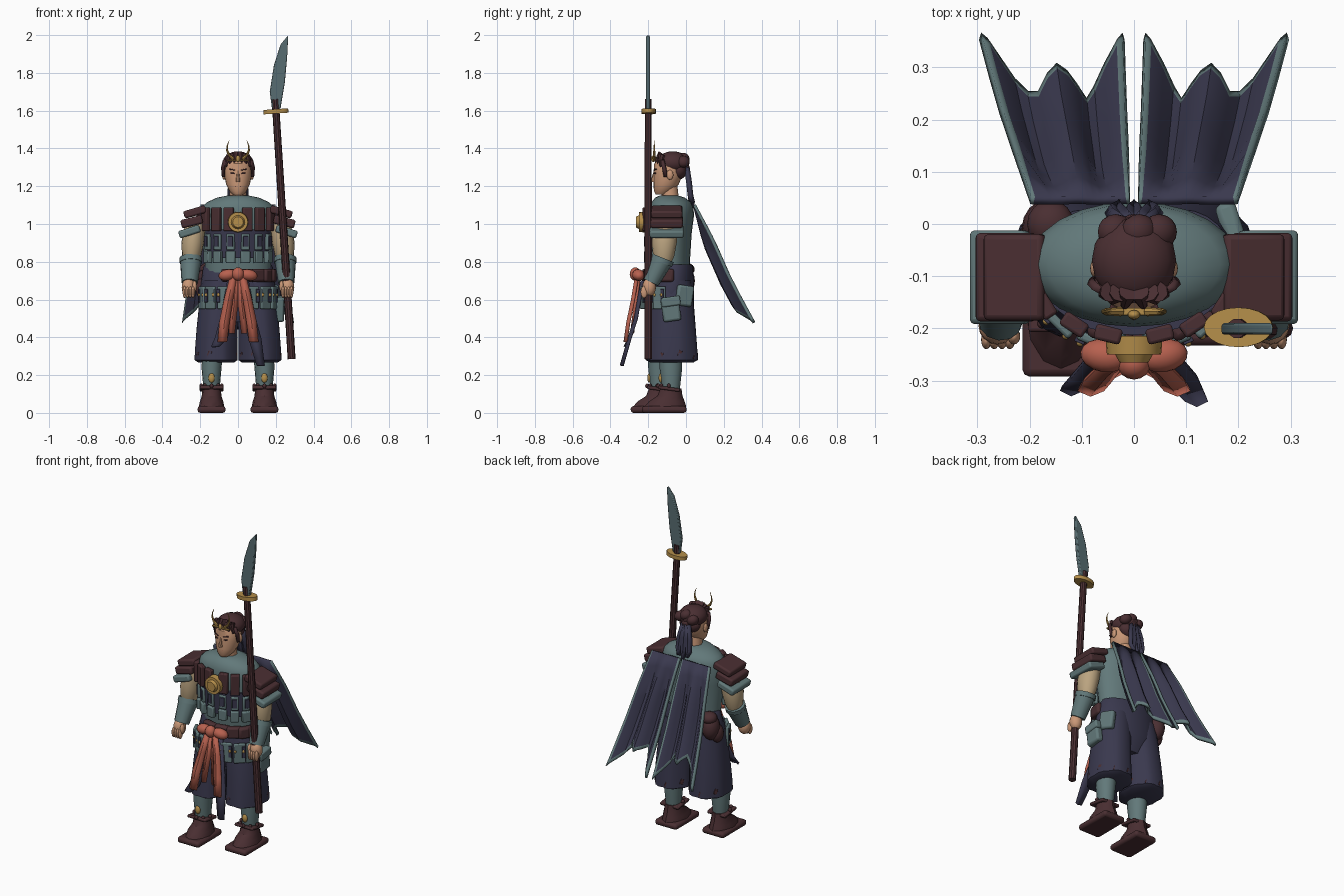
import bpy, bmesh, math
from mathutils import Vector
from math import sin, cos, pi, radians

default = bpy.data.objects.get("Cube")
if default:
    bpy.data.objects.remove(default, do_unlink=True)


def material(name, code):
    """Flat material from an sRGB hex code."""
    rgb = [(int(code[i:i + 2], 16) / 255) ** 2.2 for i in (0, 2, 4)]
    mat = bpy.data.materials.new(name)
    mat.use_nodes = True
    mat.diffuse_color = (*rgb, 1)
    mat.node_tree.nodes["Principled BSDF"].inputs["Base Color"].default_value = (*rgb, 1)
    return mat


BROWN = material("dark brown leather", "4b3235")
TEAL = material("grey teal cloth", "627879")
NAVY = material("dusky navy cloth", "3c3b4f")
SKIN = material("skin", "c99777")
TAN = material("sand sleeve", "b9a27f")
GOLD = material("old gold", "b38d4c")
CORAL = material("coral sash", "b66150")
STEEL = material("blade steel", "586c70")


def finish(name, bm, mats, bevel=0, solid=0):
    bmesh.ops.recalc_face_normals(bm, faces=bm.faces[:])
    mesh = bpy.data.meshes.new(name)
    bm.to_mesh(mesh)
    bm.free()
    obj = bpy.data.objects.new(name, mesh)
    bpy.context.collection.objects.link(obj)
    for mat in mats if isinstance(mats, list) else [mats]:
        mesh.materials.append(mat)
    if solid:
        mod = obj.modifiers.new("thickness", "SOLIDIFY")
        mod.thickness, mod.offset = solid, 0
    if bevel:
        mod = obj.modifiers.new("soft edges", "BEVEL")
        mod.width, mod.segments = bevel, 2
    return obj


def box(name, loc, size, mat, rot=(0, 0, 0), bevel=.006):
    bm = bmesh.new()
    bmesh.ops.create_cube(bm, size=1)
    bmesh.ops.scale(bm, vec=size, verts=bm.verts)
    obj = finish(name, bm, mat, bevel)
    obj.location, obj.rotation_euler = loc, [radians(a) for a in rot]
    return obj


def ball(name, loc, size, mat, rot=(0, 0, 0)):
    bm = bmesh.new()
    bmesh.ops.create_uvsphere(bm, u_segments=16, v_segments=10, radius=1)
    bmesh.ops.scale(bm, vec=size, verts=bm.verts)
    obj = finish(name, bm, mat)
    obj.location, obj.rotation_euler = loc, [radians(a) for a in rot]
    return obj


def tube(name, start, end, r1, r2, mat, sides=12):
    start, end = Vector(start), Vector(end)
    bm = bmesh.new()
    bmesh.ops.create_cone(bm, cap_ends=True, segments=sides, radius1=r1, radius2=r2,
                          depth=(end - start).length)
    obj = finish(name, bm, mat)
    obj.location = (start + end) / 2
    obj.rotation_euler = (end - start).to_track_quat("Z", "Y").to_euler()
    return obj


def loft(name, rings, mat, sides=24, pleat=0):
    """Stack of ellipses given as (z, centre x, centre y, radius x, radius y)."""
    bm = bmesh.new()
    loops = []
    for level, (z, cx, cy, rx, ry) in enumerate(rings):
        loop = []
        for i in range(sides):
            a = 2 * pi * i / sides
            k = 1 - pleat * level * (i % 3 == 0)
            loop.append(bm.verts.new((cx + rx * k * sin(a), cy - ry * k * cos(a), z)))
        loops.append(loop)
    for low, high in zip(loops, loops[1:]):
        for i in range(sides):
            j = (i + 1) % sides
            bm.faces.new((low[i], low[j], high[j], high[i]))
    bm.faces.new(loops[0])
    bm.faces.new(loops[-1])
    return finish(name, bm, mat)


def ribbon(name, path, widths, mat, thick=.012):
    """Cloth strip with a raised centre fold."""
    bm = bmesh.new()
    rows = [[bm.verts.new((x + w * k, y + .02 * abs(k), z)) for k in (-.5, 0, .5)]
            for (x, y, z), w in zip(path, widths)]
    for a, b in zip(rows, rows[1:]):
        for i in range(2):
            bm.faces.new((a[i], a[i + 1], b[i + 1], b[i]))
    return finish(name, bm, mat, solid=thick)


def around(angle, rx, ry):
    """Point on the body's girth, angle measured from the front."""
    a = radians(angle)
    return rx * sin(a), -.085 - ry * cos(a)


# Torso, neck and lamellar chest
loft("torso", [(.74, 0, -.075, .172, .095), (.82, 0, -.078, .178, .1), (.95, 0, -.078, .195, .108),
               (1.05, 0, -.077, .202, .12), (1.09, 0, -.077, .19, .115), (1.115, 0, -.078, .165, .105),
               (1.14, 0, -.085, .11, .078), (1.15, 0, -.09, .06, .05)], TEAL)
tube("neck", (0, -.08, 1.1), (0, -.09, 1.22), .046, .042, SKIN)
loft("chest_lacing", [(.82, 0, -.105, .165, .1), (.97, 0, -.105, .178, .108)], NAVY)
for side in (-1, 1):
    for angle in (14, 34, 57, 79):
        turn = side * angle
        x, y = around(turn, .205, .13)
        box("upper_chest_plate", (x, y, 1.025), (.052, .03, .125), BROWN, (0, 0, turn))
    for angle in (12, 35, 59):
        turn = side * angle
        x, y = around(turn, .187, .122)
        box("middle_chest_plate", (x, y, .905), (.044, .022, .085), TEAL, (0, 0, turn))
        box("lower_chest_plate", (x, y, .825), (.05, .028, .065), TEAL, (0, 0, turn))
        x, y = around(turn, .198, .133)
        box("middle_plate_inset", (x, y, .908), (.028, .009, .055), NAVY, (0, 0, turn), .002)
tube("chest_medallion", (0, -.215, 1.01), (0, -.25, 1.01), .055, .052, GOLD, 20)
tube("medallion_boss", (0, -.25, 1.01), (0, -.265, 1.01), .036, .028, GOLD, 16)

# Trousers, partial belt and hip gear
loft("trouser_hips", [(.48, 0, -.075, .14, .08), (.58, 0, -.075, .2, .118), (.66, 0, -.075, .199, .118),
                      (.77, 0, -.06, .185, .1), (.785, 0, -.06, .175, .092)], NAVY)
for angle in (-14, 12, 35, 58, 80):
    x, y = around(angle, .185, .125)
    box("belt_segment", (x, y, .728), (.088, .04, .068), BROWN, (0, 0, angle), .012)
for side in (-1, 1):
    loft("trouser_leg", [(.7, side * .09, -.072, .1, .1), (.58, side * .1, -.075, .107, .118),
                         (.45, side * .11, -.075, .112, .13), (.33, side * .116, -.075, .116, .14),
                         (.28, side * .116, -.075, .118, .144), (.268, side * .116, -.075, .1, .12)],
         NAVY, 24, .014)
    for angle in range(-60, 240, 42):
        a = radians(angle)
        box("hem_tear", (side * .116 + .112 * sin(a), -.075 - .136 * cos(a), .305 + .012 * sin(angle)),
            (.02, .008, .03), BROWN, (0, 20, angle), .002)
    for angle in (22, 45, 68):
        turn = side * angle
        x, y = around(turn, .205, .15)
        box("hip_plate", (x, y, .61), (.068, .018, .12), TEAL, (0, 0, turn))
        for shift in (-.017, .017):
            x2, y2 = around(turn + shift * 420, .213, .159)
            box("hip_plate_inset", (x2, y2, .62), (.02, .009, .07), NAVY, (0, 0, turn), .002)
            ball("hip_stud", (x2, y2 - .004, .625), (.007, .007, .01), GOLD)
box("hip_case_front", (.222, -.08, .55), (.045, .095, .13), TEAL, (8, 0, 0), .012)
box("hip_case_back", (.188, -.008, .62), (.04, .09, .11), TEAL, (-8, 0, 18), .012)
box("hip_case_flap", (.232, -.08, .59), (.04, .1, .05), TEAL, (8, 0, 0), .008)
ball("hip_pouch", (-.165, -.008, .7), (.05, .055, .075), BROWN)
ball("pouch_flap", (-.16, .0, .76), (.045, .046, .035), BROWN)
ball("small_pouch", (-.19, -.035, .66), (.035, .04, .055), BROWN)

# Sash
ball("sash_knot", (0, -.268, .735), (.032, .03, .035), CORAL)
for side in (-1, 1):
    ball("sash_bow", (side * .056, -.252, .73), (.048, .032, .03), CORAL, (0, side * 10, side * 8))
    ribbon("sash_tail", [(side * .025, -.265, .72), (side * .05, -.285, .6), (side * .072, -.31, .48),
                         (side * .083, -.325, .375)], [.032, .044, .05, .046], CORAL)
    ribbon("short_sash_tail", [(side * .012, -.255, .72), (side * .02, -.27, .58),
                               (side * .038, -.29, .42)], [.025, .036, .036], CORAL)
    ribbon("dark_tail", [(side * .03, -.235, .7), (side * .06, -.27, .5), (side * .09, -.305, .39),
                         (side * .12, -.335 - side * .01, .3 - side * .05)], [.05, .065, .065, .04], NAVY)

# Arms, shoulder guards, legs and boots
for side in (-1, 1):
    loft("upper_arm", [(.79, side * .25, -.12, .035, .04), (.83, side * .246, -.118, .05, .056),
                       (.9, side * .24, -.115, .06, .066), (.97, side * .23, -.11, .058, .064),
                       (1.04, side * .2, -.1, .04, .05)], TAN, 16)
    ball("elbow", (side * .25, -.122, .8), (.042, .044, .045), SKIN)
    tube("bracer", (side * .25, -.125, .81), (side * .256, -.185, .69), .057, .043, TEAL)
    tube("bracer_cuff", (side * .25, -.12, .82), (side * .25, -.13, .795), .06, .06, TEAL)
    ball("palm", (side * .262, -.195, .665), (.036, .036, .05), SKIN)
    for i in range(4):
        ball("finger", (side * (.238 + .015 * i), -.222, .64), (.01, .018, .032), SKIN)
    ball("thumb", (side * .23, -.215, .67), (.012, .016, .03), SKIN)
    box("shoulder_plate_top", (side * .228, -.102, 1.064), (.12, .165, .04), BROWN, (0, side * 16, 0), .01)
    box("shoulder_plate_middle", (side * .245, -.102, 1.012), (.115, .17, .045), BROWN, (0, side * 14, 0), .01)
    box("shoulder_plate_trim", (side * .257, -.102, .96), (.115, .18, .04), TEAL, (0, side * 18, 0), .01)
    fy = -.11 + side * .03
    loft("shin", [(.08, side * .14, fy, .042, .045), (.15, side * .14, fy, .045, .05),
                  (.24, side * .14, fy, .053, .06), (.4, side * .13, fy, .055, .06)], TEAL, 16)
    ball("shin_stud", (side * .14, fy - .053, .185), (.017, .012, .025), GOLD)
    box("boot_sole", (side * .14, fy - .035, .018), (.148, .235, .036), BROWN, (0, 0, 0), .014)
    loft("boot", [(.03, side * .14, fy - .03, .068, .112), (.06, side * .14, fy - .022, .062, .095),
                  (.09, side * .14, fy - .005, .052, .066), (.13, side * .14, fy, .05, .056)], BROWN, 12)
    box("boot_cuff", (side * .14, fy - .01, .128), (.125, .115, .018), BROWN, (-8, 0, 0))
    for angle in range(-80, 81, 40):
        a = radians(angle)
        ball("ankle_bead", (side * .14 + .055 * sin(a), fy - .066 * cos(a), .143), (.01, .01, .012), BROWN)

# Head, face and hair
loft("face", [(1.155, 0, -.13, .026, .03), (1.175, 0, -.12, .046, .05), (1.21, 0, -.105, .063, .067),
              (1.26, 0, -.095, .073, .076), (1.32, 0, -.09, .072, .078), (1.36, 0, -.08, .05, .055)],
     SKIN, 20)
loft("nose", [(1.222, 0, -.168, .012, .016), (1.235, 0, -.17, .011, .015),
              (1.285, 0, -.162, .006, .008)], SKIN, 8)
box("mouth", (0, -.165, 1.2), (.034, .009, .007), CORAL, (0, 0, 0), .002)
for side in (-1, 1):
    box("eye", (side * .029, -.164, 1.268), (.022, .009, .007), BROWN, (0, 0, side * 18), .002)
    box("eyebrow", (side * .031, -.163, 1.288), (.032, .009, .005), BROWN, (0, -side * 10, side * 18), .002)
    ball("ear", (side * .074, -.085, 1.26), (.01, .018, .026), SKIN)
    ribbon("side_lock", [(side * .06, -.13, 1.34), (side * .074, -.12, 1.3), (side * .075, -.11, 1.25)],
           [.03, .02, .008], BROWN, .016)
    for i in range(3):
        tube("fringe", (side * (.01 + .018 * i), -.13, 1.372 - .005 * i),
             (side * (.02 + .022 * i), -.164 + .014 * i, 1.328 - .012 * i), .02, .005, BROWN, 8)
ball("hair_cap", (0, -.07, 1.325), (.081, .085, .06), BROWN)
ball("hair_back", (0, -.04, 1.285), (.066, .045, .05), BROWN)
for x, z in ((-.035, 1.325), (.048, 1.33), (.01, 1.345), (0, 1.3)):
    ball("hair_bun", (x, -.015, z), (.036, .034, .03), BROWN, (0, 30, 0))
for x in (-.028, 0, .028):
    ribbon("ponytail", [(x / 2, .0, 1.3), (x, .012, 1.22), (x * 1.2, .02, 1.15), (x, .03, 1.085 + abs(x))],
           [.03, .038, .034, .01], NAVY, .022)

# Crown with horns
box("crown_band", (0, -.168, 1.338), (.115, .014, .009), GOLD, (0, 0, 0), .003)
ball("crown_jewel", (0, -.174, 1.346), (.012, .009, .018), GOLD)
for side in (-1, 1):
    horn = [(.025, 1.345), (.048, 1.365), (.058, 1.39), (.057, 1.415), (.046, 1.443)]
    for i, (a, b) in enumerate(zip(horn, horn[1:])):
        tube("crown_horn", (side * a[0], -.168, a[1]), (side * b[0], -.168, b[1]),
             .009 - .002 * i, .007 - .002 * i, GOLD, 8)

# Polearm
tube("pole", (.284, -.2, .285), (.197, -.2, 1.66), .021, .019, BROWN, 10)
guard = tube("guard", (.202, -.198, 1.585), (.199, -.198, 1.608), 1, 1, GOLD, 20)
guard.scale = (.066, .038, 1)
guard.rotation_euler = (0, radians(-4), 0)
bm = bmesh.new()
outline = [(.18, 1.61), (.225, 1.61), (.248, 1.75), (.26, 1.88), (.266, 2), (.225, 1.95),
           (.19, 1.84), (.168, 1.7)]
face = bm.faces.new([bm.verts.new((x, -.212, z)) for x, z in outline])
moved = bmesh.ops.extrude_face_region(bm, geom=[face])["geom"]
bmesh.ops.translate(bm, vec=(0, .022, 0), verts=[v for v in moved if isinstance(v, bmesh.types.BMVert)])
finish("blade", bm, STEEL, .005)


# Split cape with ragged hem, deep pleats and thin contrasting border
def blend(value, stops):
    for (a, p), (b, q) in zip(stops, stops[1:]):
        if value <= b:
            return p + (q - p) * (value - a) / (b - a)
    return stops[-1][1]


HEM = [(0, 1), (.3, .78), (.5, .84), (.63, .77), (1, 1)]
DROP_Y = [(0, .045), (.33, .118), (.66, .212), (1, .335)]
DROP_Z = [(0, 1.1), (.33, .905), (.66, .69), (1, .465)]
for side in (-1, 1):
    bm = bmesh.new()
    columns = [0, .035, .12, .21, .3, .38, .44, .5, .56, .63, .71, .81, .965, 1]
    rows = [0, .15, .3, .45, .6, .8, .965, 1]
    grid = []
    for v in rows:
        line = []
        for u in columns:
            t = v * blend(u, HEM)
            x = (.008 + .19 * u) * (1 - t) + (.02 + .275 * u) * t
            fold = .025 * cos(u * pi * 4) * min(1, t * 3)
            line.append(bm.verts.new((side * x, blend(t, DROP_Y) + fold, blend(t, DROP_Z) + fold / 2)))
        grid.append(line)
    for r in range(len(rows) - 1):
        for c in range(len(columns) - 1):
            f = bm.faces.new((grid[r][c], grid[r][c + 1], grid[r + 1][c + 1], grid[r + 1][c]))
            f.material_index = int(c in (0, len(columns) - 2) or r == len(rows) - 2)
    finish("cape_half", bm, [NAVY, TEAL], solid=.016)

# Smooth rounded parts and keep hard edges
bpy.ops.object.select_all(action="DESELECT")
for obj in bpy.context.scene.objects:
    if obj.type == "MESH":
        obj.select_set(True)
        bpy.context.view_layer.objects.active = obj
bpy.ops.object.shade_smooth_by_angle(angle=radians(35))
